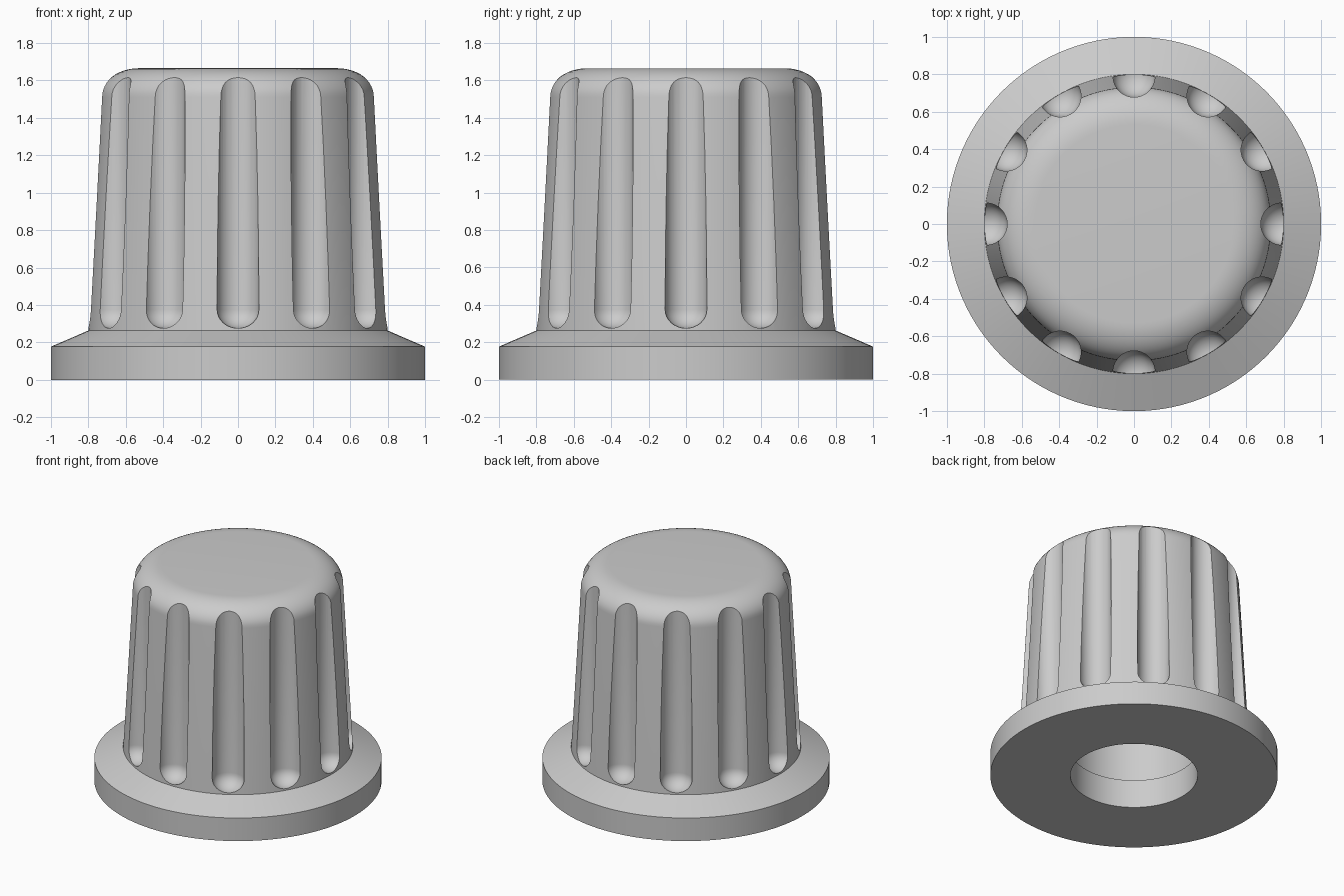
import bpy, bmesh
from math import sin, cos, pi, tau
from mathutils import Matrix, Vector

cube = bpy.data.objects.get("Cube")
if cube:
    bpy.data.objects.remove(cube, do_unlink=True)

FLUTES = 12
FLUTE_RADIUS = 0.112
FLUTE_CENTRE = 0.79

grey = bpy.data.materials.new("plain grey")
grey.use_nodes = True
colour = (0.6, 0.6, 0.6, 1)
grey.diffuse_color = colour
grey.node_tree.nodes["Principled BSDF"].inputs["Base Color"].default_value = colour


def revolve(bm, profile, steps):
    """Spin an (r, z) profile, with both ends on the axis, into a closed solid."""
    verts = [bm.verts.new((r, 0, z)) for r, z in profile]
    edges = [bm.edges.new(pair) for pair in zip(verts, verts[1:])]
    bmesh.ops.spin(bm, geom=verts + edges, cent=(0, 0, 0), axis=(0, 0, 1),
                   angle=tau, steps=steps, use_duplicate=False)
    bmesh.ops.remove_doubles(bm, verts=bm.verts[:], dist=1e-5)
    bmesh.ops.recalc_face_normals(bm, faces=bm.faces[:])


def make_object(name, bm):
    mesh = bpy.data.meshes.new(name)
    bm.to_mesh(mesh)
    bm.free()
    mesh.materials.append(grey)
    obj = bpy.data.objects.new(name, mesh)
    bpy.context.collection.objects.link(obj)
    return obj


def quarter_arc(centre, size, start, count):
    """Points of a quarter ellipse, counter-clockwise from the start angle."""
    angles = [start + pi / 2 * i / count for i in range(count + 1)]
    return [(centre[0] + size[0] * cos(a), centre[1] + size[1] * sin(a)) for a in angles]


# Knob body: shaft bore, flange, tapered grip and rounded crown
bore = [(0, 1.2), (0.455, 1.2), (0.455, 0.217), (0.443, 0.217), (0.443, 0)]
flange = [(1, 0), (1, 0.177), (0.8, 0.263)]
crown = quarter_arc((0.53, 1.51), (0.202, 0.155), 0, 12)
bm = bmesh.new()
revolve(bm, bore + flange + crown + [(0, 1.665)], 120)
knob = make_object("knob_body", bm)

# Grip flutes: round-bottomed upright cutters around the grip
one = bmesh.new()
tip = quarter_arc((0, 0.375), (FLUTE_RADIUS, 0.1), -pi / 2, 8)
tip[0] = (0, tip[0][1])
revolve(one, tip + [(FLUTE_RADIUS, 2), (0, 2)], 40)
template = bpy.data.meshes.new("flute_template")
one.to_mesh(template)
one.free()
bm = bmesh.new()
for i in range(FLUTES):
    first = len(bm.verts)
    bm.from_mesh(template)
    bm.verts.ensure_lookup_table()
    place = Matrix.Rotation(tau * i / FLUTES, 4, "Z") @ Matrix.Translation(Vector((FLUTE_CENTRE, 0, 0)))
    bmesh.ops.transform(bm, matrix=place, verts=bm.verts[first:])
bpy.data.meshes.remove(template)
cutter = make_object("flute_cutter", bm)
cutter.hide_render = True

# Cut the flutes and smooth the curved surfaces
cut = knob.modifiers.new("flutes", "BOOLEAN")
cut.operation = "DIFFERENCE"
cut.solver = "EXACT"
cut.object = cutter
bpy.ops.object.select_all(action="DESELECT")
knob.select_set(True)
bpy.context.view_layer.objects.active = knob
bpy.ops.object.modifier_apply(modifier=cut.name)
bpy.data.objects.remove(cutter, do_unlink=True)
bpy.ops.object.shade_smooth_by_angle(angle=pi / 6)
